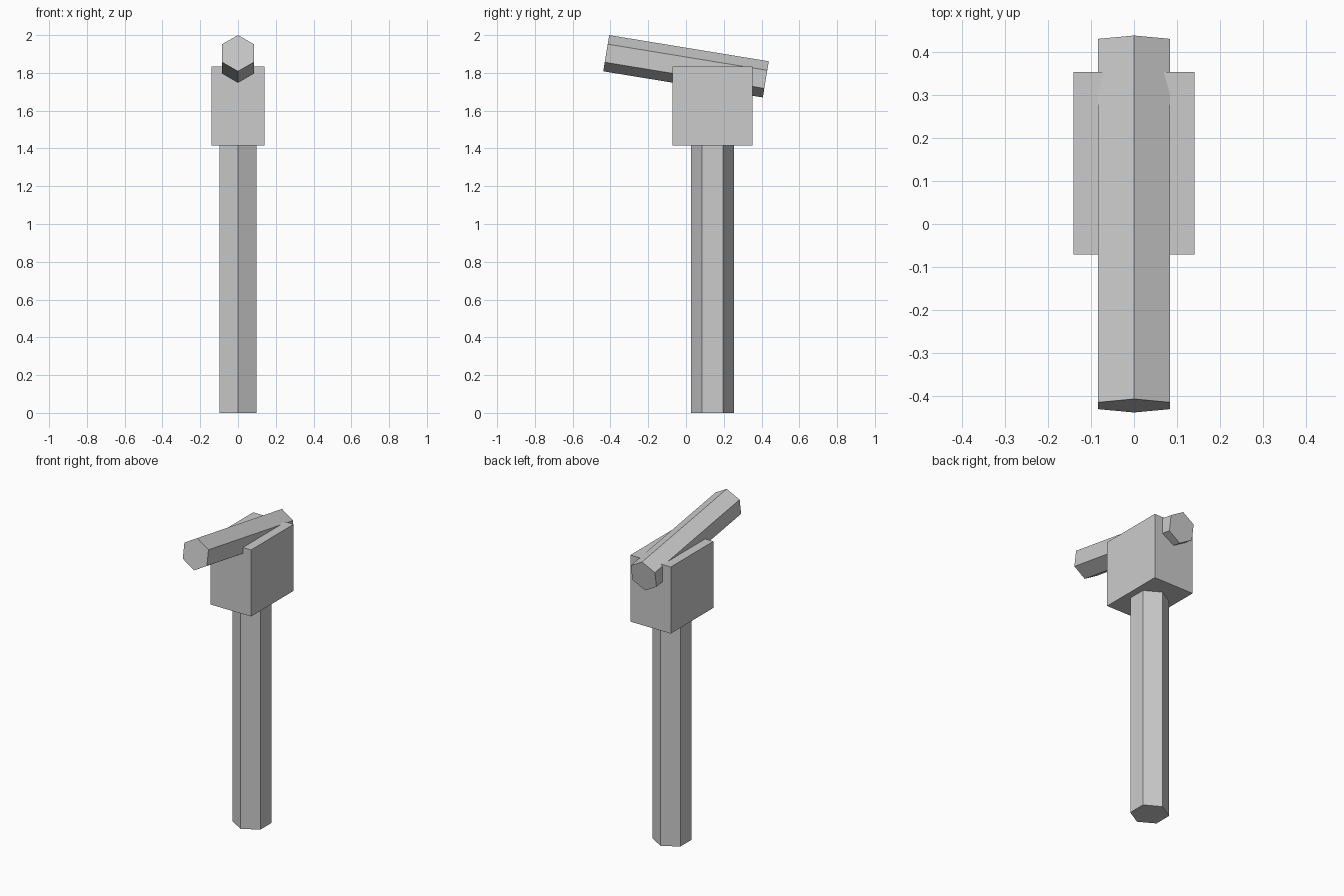
import bpy
from math import radians

cube = bpy.data.objects.get("Cube")
if cube:
    bpy.data.objects.remove(cube, do_unlink=True)

# Single plain grey
grey = bpy.data.materials.new("light_grey")
grey.use_nodes = True
colour = (0.6, 0.6, 0.6, 1)
grey.diffuse_color = colour
grey.node_tree.nodes["Principled BSDF"].inputs["Base Color"].default_value = colour


def finish(name):
    obj = bpy.context.object
    obj.name = name
    obj.data.materials.append(grey)
    return obj


def hex_bar(name, radius, length, location, tilt=0):
    """Six-sided bar with one corner edge facing local +y."""
    bpy.ops.mesh.primitive_cylinder_add(
        vertices=6, radius=radius, depth=length,
        location=location, rotation=(radians(tilt), 0, 0))
    return finish(name)


# Upright handle
hex_bar("handle", 0.113, 1.415, (0, 0.14, 0.7075))

# Block head
bpy.ops.mesh.primitive_cube_add(size=1, location=(0, 0.141, 1.625))
head = finish("head_block")
head.scale = (0.282, 0.424, 0.42)

# Tilted bar through the top of the head, raised at the front
hex_bar("tilted_bar", 0.097, 0.856, (0, 0, 1.835), 90 - 9.3)
